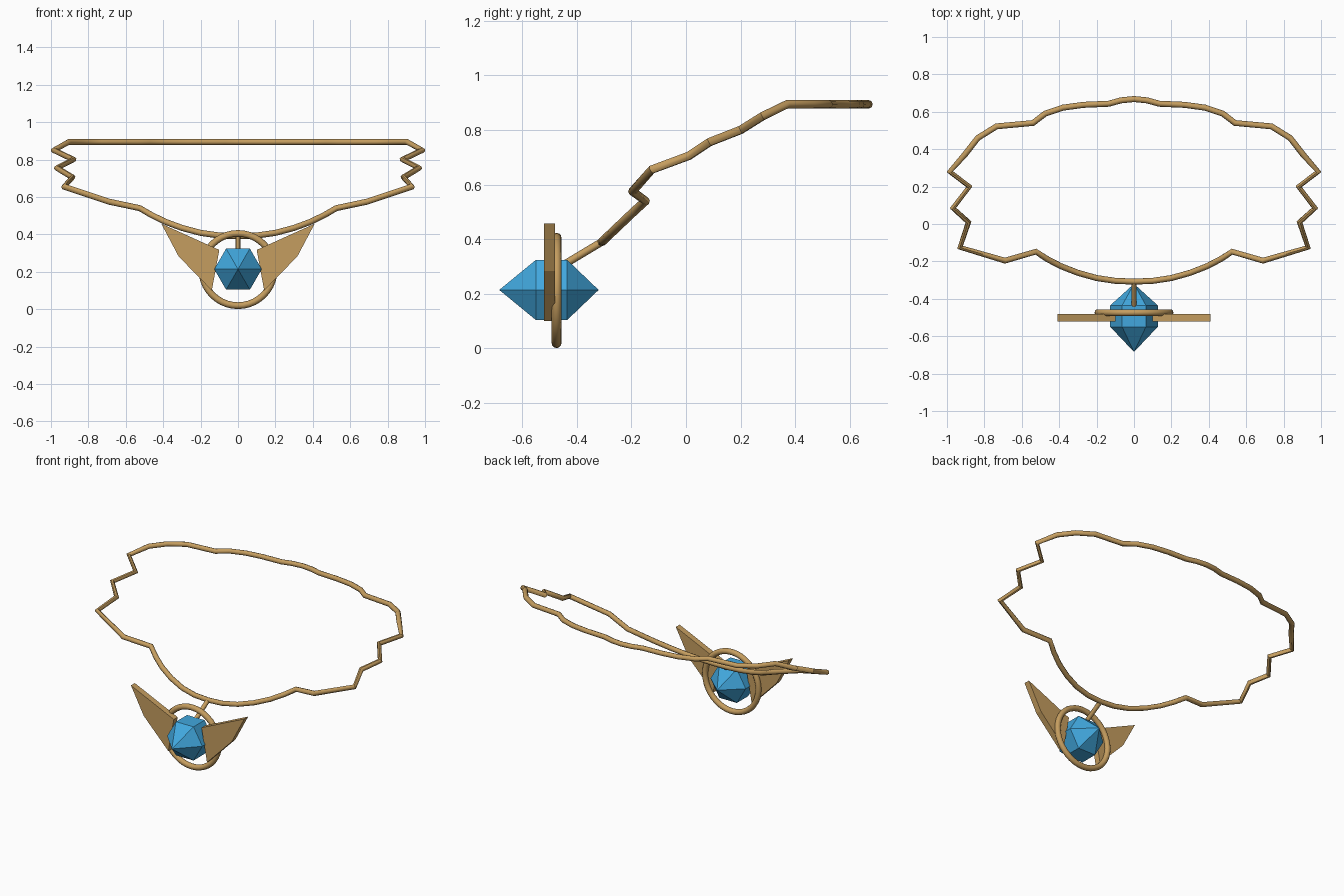
import bpy, bmesh, math
from mathutils import Vector

if "Cube" in bpy.data.objects:
    bpy.data.objects.remove(bpy.data.objects["Cube"])


def material(name, rgb):
    m = bpy.data.materials.new(name)
    m.diffuse_color = (*rgb, 1)
    m.use_nodes = True
    m.node_tree.nodes["Principled BSDF"].inputs["Base Color"].default_value = m.diffuse_color
    return m


GOLD = material("antique gold", (0.56, 0.34, 0.115))
BLUE = material("gem blue", (0.054, 0.39, 0.73))


def mesh_object(name, bm, mat):
    bmesh.ops.recalc_face_normals(bm, faces=bm.faces)
    me = bpy.data.meshes.new(name)
    bm.to_mesh(me)
    bm.free()
    me.materials.append(mat)
    ob = bpy.data.objects.new(name, me)
    bpy.context.collection.objects.link(ob)
    return ob


def smooth(ob, angle=40):
    bpy.ops.object.select_all(action='DESELECT')
    ob.select_set(True)
    bpy.context.view_layer.objects.active = ob
    bpy.ops.object.shade_smooth_by_angle(angle=math.radians(angle))


def tube(name, points, radius, cyclic):
    """Round wire following a polyline, turned into a mesh."""
    cu = bpy.data.curves.new(name, 'CURVE')
    cu.dimensions = '3D'
    cu.bevel_depth = radius
    cu.bevel_resolution = 2
    cu.use_fill_caps = not cyclic
    sp = cu.splines.new('POLY')
    sp.points.add(len(points) - 1)
    for p, co in zip(sp.points, points):
        p.co = (*co, 1)
    sp.use_cyclic_u = cyclic
    cu.materials.append(GOLD)
    ob = bpy.data.objects.new(name, cu)
    bpy.context.collection.objects.link(ob)
    bpy.ops.object.select_all(action='DESELECT')
    ob.select_set(True)
    bpy.context.view_layer.objects.active = ob
    bpy.ops.object.convert(target='MESH')
    smooth(bpy.context.object, 50)


# Neck wire: right half from front centre to back centre, mirrored
front = [(x, y, 0.39 + (y + 0.308) * 0.95) for x, y in
         [(0, -0.308), (0.1, -0.304), (0.2, -0.289), (0.3, -0.261),
          (0.39, -0.226), (0.465, -0.187)]]
zigzag = [(0.525, -0.148, 0.54), (0.69, -0.196, 0.575), (0.93, -0.125, 0.655),
          (0.885, 0.01, 0.705), (0.968, 0.085, 0.755), (0.88, 0.2, 0.80),
          (0.985, 0.28, 0.85), (0.905, 0.37, 0.894)]
back = [(x, y, 0.894) for x, y in
        [(0.835, 0.46), (0.735, 0.522), (0.54, 0.54), (0.475, 0.59),
         (0.38, 0.622), (0.27, 0.637), (0.135, 0.643), (0.07, 0.661), (0, 0.668)]]
half = front + zigzag + back
loop = half + [(-x, y, z) for x, y, z in half[-2:0:-1]]
tube("neck_wire", loop, 0.016, True)

# Short link between wire and pendant
tube("pendant_link", [(0, -0.308, 0.39), (0, -0.45, 0.305)], 0.014, False)

# Ring around the gem
bpy.ops.mesh.primitive_torus_add(major_radius=0.193, minor_radius=0.018,
                                 major_segments=40, minor_segments=12,
                                 location=(0, -0.474, 0.212),
                                 rotation=(math.pi / 2, 0, 0))
ring = bpy.context.object
ring.name = "pendant_ring"
ring.data.materials.append(GOLD)
smooth(ring, 60)

# Hexagonal gem, pointed at front and rear
bm = bmesh.new()
rows = [[bm.verts.new((0.127 * math.cos(i * math.pi / 3), y,
                       0.214 + 0.127 * math.sin(i * math.pi / 3)))
         for i in range(6)] for y in (-0.55, -0.435)]
tips = [bm.verts.new((0, y, 0.214)) for y in (-0.684, -0.32)]
for i in range(6):
    j = (i + 1) % 6
    bm.faces.new((rows[0][i], rows[0][j], rows[1][j], rows[1][i]))
    for row, tip in zip(rows, tips):
        bm.faces.new((row[i], row[j], tip))
mesh_object("gem", bm, BLUE)

# Flat wing plates on both sides of the gem
outline = [(0.41, 0.457), (0.10, 0.317), (0.14, 0.10), (0.318, 0.283)]
for side, name in ((1, "right_wing"), (-1, "left_wing")):
    bm = bmesh.new()
    face = bm.faces.new([bm.verts.new((side * x, -0.52, z)) for x, z in outline])
    ext = bmesh.ops.extrude_face_region(bm, geom=[face], use_keep_orig=True)
    bmesh.ops.translate(bm, vec=Vector((0, 0.04, 0)),
                        verts=[v for v in ext["geom"] if isinstance(v, bmesh.types.BMVert)])
    mesh_object(name, bm, GOLD)
